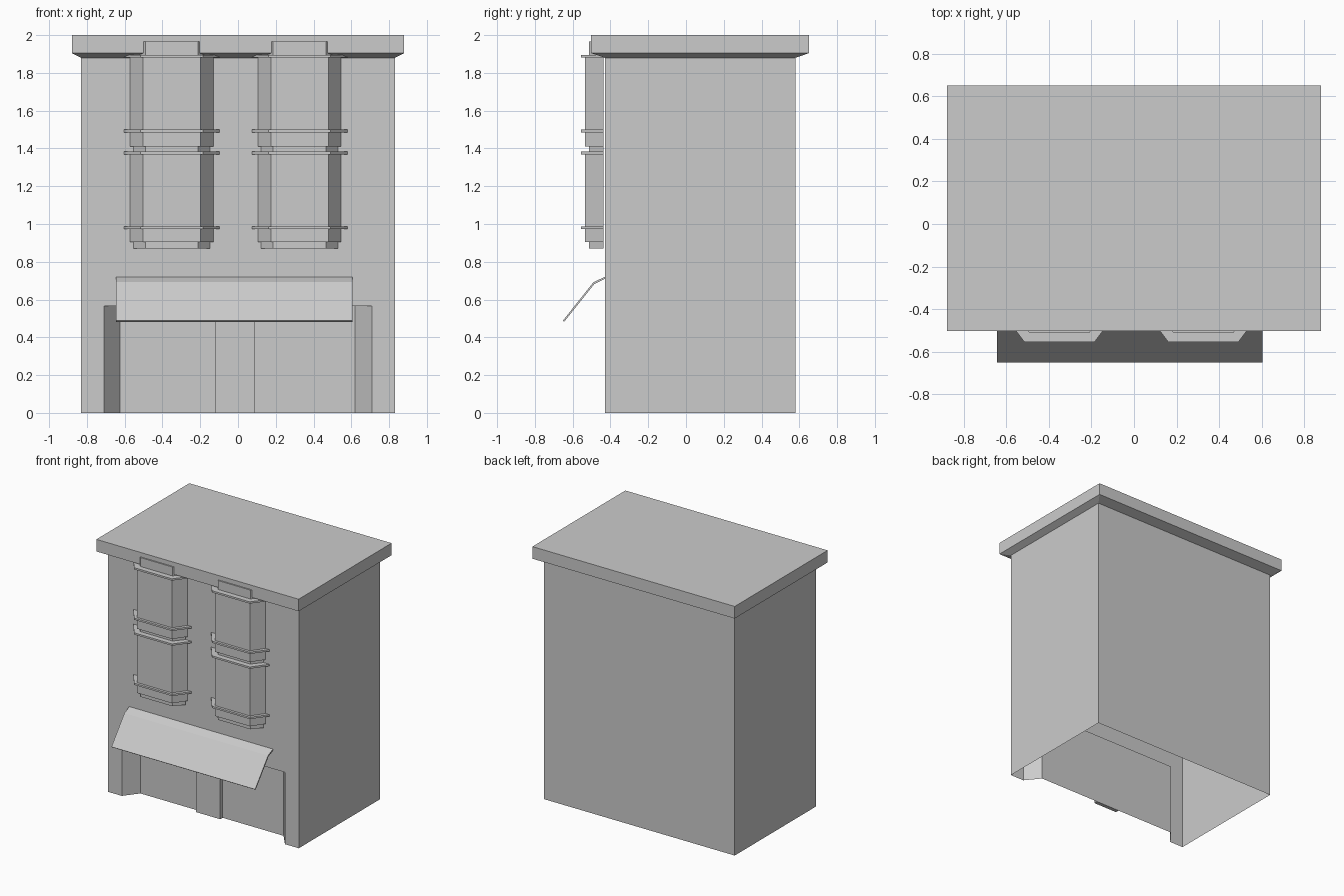
import bpy

cube = bpy.data.objects.get("Cube")
if cube:
    bpy.data.objects.remove(cube, do_unlink=True)

GREY = (0.6, 0.6, 0.6, 1.0)
mat = bpy.data.materials.new("plain_grey")
mat.use_nodes = True
mat.diffuse_color = GREY
mat.node_tree.nodes["Principled BSDF"].inputs["Base Color"].default_value = GREY


def add_mesh(name, verts, faces):
    mesh = bpy.data.meshes.new(name)
    mesh.from_pydata(verts, [], faces)
    mesh.materials.append(mat)
    obj = bpy.data.objects.new(name, mesh)
    bpy.context.collection.objects.link(obj)
    return obj


def loft(name, rings, cap_bottom=True, cap_top=True):
    """Skin a stack of equal, counter-clockwise rings from bottom to top."""
    n = len(rings[0])
    faces = [(r * n + i, r * n + (i + 1) % n, (r + 1) * n + (i + 1) % n, (r + 1) * n + i)
             for r in range(len(rings) - 1) for i in range(n)]
    if cap_bottom:
        faces.append(tuple(reversed(range(n))))
    if cap_top:
        faces.append(tuple(range((len(rings) - 1) * n, len(rings) * n)))
    return add_mesh(name, [v for ring in rings for v in ring], faces)


def rect(x, y0, y1, z):
    return [(-x, y0, z), (x, y0, z), (x, y1, z), (-x, y1, z)]


FRONT, BACK, HALF, EAVES = -0.43, 0.58, 0.83, 1.88

# Roof slab with a chamfered underside
loft("roof_slab", [rect(HALF, FRONT, BACK, EAVES),
                   rect(0.88, -0.503, 0.652, 1.905),
                   rect(0.88, -0.503, 0.652, 2.0)], cap_bottom=False)

# Side and back walls, open underneath
add_mesh("side_and_back_walls",
         rect(HALF, FRONT, BACK, 0) + rect(HALF, FRONT, BACK, EAVES),
         [(1, 2, 6, 5), (2, 3, 7, 6), (3, 0, 4, 7)])

# Front wall with a splayed alcove at the bottom
ALCOVE_TOP, ALCOVE_BACK = 0.565, FRONT + 0.11
plan = [(-HALF, FRONT), (-0.71, FRONT), (-0.625, ALCOVE_BACK),
        (0.62, ALCOVE_BACK), (0.71, FRONT), (HALF, FRONT)]
n = len(plan)
verts = [(x, y, z) for z in (0, ALCOVE_TOP) for x, y in plan]
verts += [(-HALF, FRONT, EAVES), (HALF, FRONT, EAVES)]
faces = [(i, i + 1, n + i + 1, n + i) for i in range(n - 1)]
faces.append((n + 1, n + 2, n + 3, n + 4))                       # alcove ceiling
faces.append((n, n + 1, n + 4, n + 5, 2 * n + 1, 2 * n))         # wall above
add_mesh("front_wall", verts, faces)


# Door panel standing against the alcove back
def door_ring(z):
    y = ALCOVE_BACK
    return [(-0.12, y - 0.03, z), (0.09, y - 0.03, z), (0.09, y, z), (-0.12, y, z)]


loft("door_panel", [door_ring(0), door_ring(ALCOVE_TOP)])

# Thin bent awning over the alcove
profile = [(FRONT, 0.72), (-0.49, 0.692), (-0.652, 0.488),
           (-0.645, 0.482), (-0.485, 0.682), (FRONT, 0.71)]
loft("awning", [[(x, y, z) for y, z in profile] for x in (-0.645, 0.605)])


# Bay windows: stacked trapezoid prisms
def bay(name, cx, back_half, front_half, front, z0, z1):
    y = FRONT - 0.008
    loft(name, [[(cx - back_half, y, z), (cx - front_half, front, z),
                 (cx + front_half, front, z), (cx + back_half, y, z)] for z in (z0, z1)])


for side, cx in (("right", -0.351), ("left", 0.326)):
    for level, z0, z1 in (("lower", 0.905, 1.37), ("upper", 1.41, 1.885)):
        bay(f"{side}_{level}_bay", cx, 0.22, 0.152, -0.535, z0, z1)
    for level, z0, z1 in (("lower_skirt", 0.87, 0.905), ("upper_skirt", 1.37, 1.41),
                          ("top_cap", 1.885, 1.965)):
        bay(f"{side}_{level}", cx, 0.203, 0.14, -0.513, z0, z1)
    for i, z in enumerate((0.98, 1.376, 1.492, 1.888)):
        bay(f"{side}_ledge_{i + 1}", cx, 0.253, 0.165, -0.555, z - 0.007, z + 0.007)
